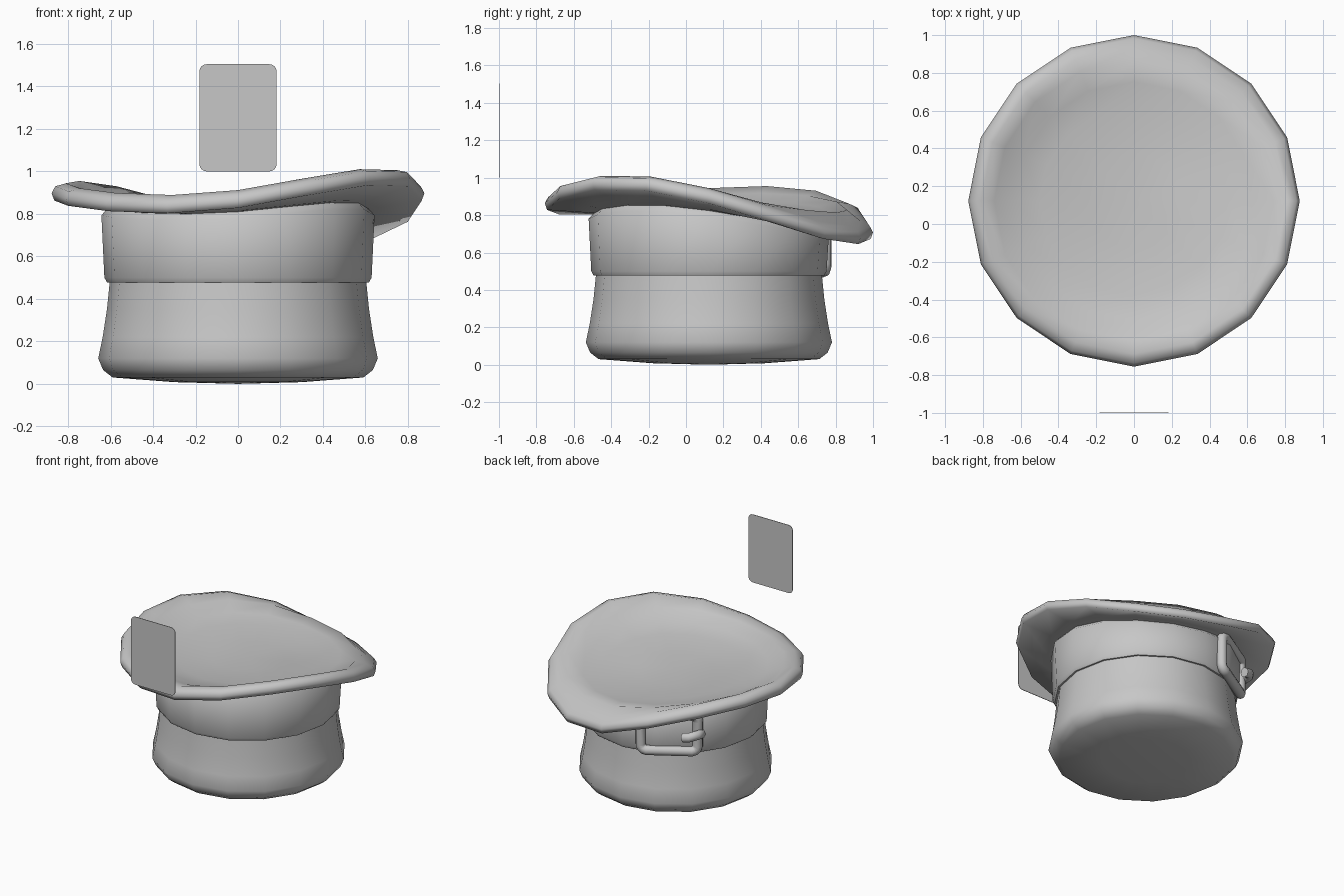
import bpy, bmesh, math
from mathutils import Matrix, Vector

if "Cube" in bpy.data.objects:
    bpy.data.objects.remove(bpy.data.objects["Cube"])

SEG = 16
CENTRE_Y = 0.1225

grey = bpy.data.materials.new("plain_grey")
grey.diffuse_color = (0.57, 0.57, 0.57, 1)
grey.use_nodes = True
grey.node_tree.nodes["Principled BSDF"].inputs["Base Color"].default_value = grey.diffuse_color


def finish(obj, angle):
    obj.data.materials.clear()
    obj.data.materials.append(grey)
    bpy.ops.object.select_all(action='DESELECT')
    obj.select_set(True)
    bpy.context.view_layer.objects.active = obj
    bpy.ops.object.shade_smooth_by_angle(angle=math.radians(angle))


def add_mesh(name, bm, angle):
    bmesh.ops.recalc_face_normals(bm, faces=bm.faces[:])
    mesh = bpy.data.meshes.new(name)
    bm.to_mesh(mesh)
    bm.free()
    obj = bpy.data.objects.new(name, mesh)
    bpy.context.collection.objects.link(obj)
    finish(obj, angle)
    return obj


def lathe(name, rings, angle, start=None, end=None):
    """Skin rings of (radius, height of side i); start/end are cap heights."""
    bm = bmesh.new()
    loops = []
    for r, height in rings:
        loop = []
        for i in range(SEG):
            a = math.tau * i / SEG
            loop.append(bm.verts.new((r * math.cos(a), CENTRE_Y + r * math.sin(a), height(i))))
        loops.append(loop)
    for lo, hi in zip(loops, loops[1:]):
        for i in range(SEG):
            j = (i + 1) % SEG
            bm.faces.new((lo[i], lo[j], hi[j], hi[i]))
    for loop, z in ((loops[0], start), (loops[-1], end)):
        if z is not None:
            tip = bm.verts.new((0, CENTRE_Y, z))
            for i in range(SEG):
                bm.faces.new((loop[i], loop[(i + 1) % SEG], tip))
    return add_mesh(name, bm, angle)


def tube(name, points, radius, cyclic):
    curve = bpy.data.curves.new(name, 'CURVE')
    curve.dimensions = '3D'
    curve.bevel_depth = radius
    curve.bevel_resolution = 2
    curve.use_fill_caps = True
    spline = curve.splines.new('POLY')
    spline.points.add(len(points) - 1)
    for p, co in zip(spline.points, points):
        p.co = (*co, 1)
    spline.use_cyclic_u = cyclic
    obj = bpy.data.objects.new(name, curve)
    bpy.context.collection.objects.link(obj)
    bpy.ops.object.select_all(action='DESELECT')
    obj.select_set(True)
    bpy.context.view_layer.objects.active = obj
    bpy.ops.object.convert(target='MESH')
    finish(bpy.context.view_layer.objects.active, 60)


def rounded_rect(w, h, r, steps):
    pts = []
    for k, (sx, sy) in enumerate(((1, 1), (-1, 1), (-1, -1), (1, -1))):
        for s in range(steps + 1):
            a = math.pi / 2 * (k + s / steps)
            pts.append((sx * (w / 2 - r) + r * math.cos(a),
                        sy * (h / 2 - r) + r * math.sin(a)))
    return pts


# Wavy brim: edge height at each of the sixteen corners, from +x turning to +y
EDGE = (0.90, 0.80, 0.71, 0.682, 0.71, 0.81, 0.885, 0.912,
        0.90, 0.875, 0.85, 0.84, 0.865, 0.925, 0.972, 0.967)


def wave(base, amount):
    return lambda i: base + amount * (EDGE[i] - 0.84)


# Drooping rolled edge around a flatter, shallow dish
brim = lathe("brim", [
    (0.61, wave(0.80, 0.4)),
    (0.66, wave(0.803, 0.45)),
    (0.865, wave(0.803, 1.0)),
    (0.8775, wave(0.838, 1.0)),
    (0.86, wave(0.870, 1.0)),
    (0.81, wave(0.889, 0.92)),
    (0.74, wave(0.885, 0.45)),
    (0.63, wave(0.852, 0.25)),
    (0.50, wave(0.832, 0.18)),
    (0.25, wave(0.82, 0.08)),
], 180, end=0.818)

# Crown with a softly domed end
crown = lathe("crown", [(r, wave(z, 0)) for r, z in (
    (0.30, 0.008), (0.59, 0.03), (0.635, 0.065), (0.658, 0.12),
    (0.637, 0.22), (0.617, 0.35), (0.602, 0.50))], 60, start=0.0)

# Wide band around the crown
band = lathe("band", [
    (0.595, wave(0.478, 0)),
    (0.617, wave(0.478, 0)),
    (0.629, wave(0.50, 0)),
    (0.643, wave(0.77, 0.4)),
    (0.615, wave(0.80, 0.4)),
], 60)


def on_band(x, z, out):
    """Wrap a point around the band, x along it and out away from it."""
    a = math.radians(121)
    n = Vector((math.cos(a), math.sin(a), 0))
    t = Vector((-n.y, n.x, 0))
    return (n * (0.637 + out - 0.75 * x * x) + t * x
            + Vector((0, CENTRE_Y, 0.635 + z)))


# Buckle frame and its curled prong on the back of the band
tube("buckle_frame", [on_band(x, z, 0) for x, z in rounded_rect(0.386, 0.265, 0.04, 3)],
     0.036, True)
tube("buckle_prong", [on_band(*p) for p in (
    (0.19, 0.0, -0.03), (0.215, 0.0, 0.02), (0.19, 0.01, 0.06),
    (0.14, 0.0, 0.065), (0.10, -0.01, 0.04))], 0.034, False)

# Flat upright card floating in front
bm = bmesh.new()
face = bm.faces.new([bm.verts.new((x, -0.998, z + 1.2525))
                     for x, z in rounded_rect(0.364, 0.505, 0.035, 4)])
extruded = bmesh.ops.extrude_face_region(bm, geom=[face])
bmesh.ops.translate(bm, vec=(0, 0.004, 0),
                    verts=[g for g in extruded['geom'] if isinstance(g, bmesh.types.BMVert)])
add_mesh("card", bm, 30)
